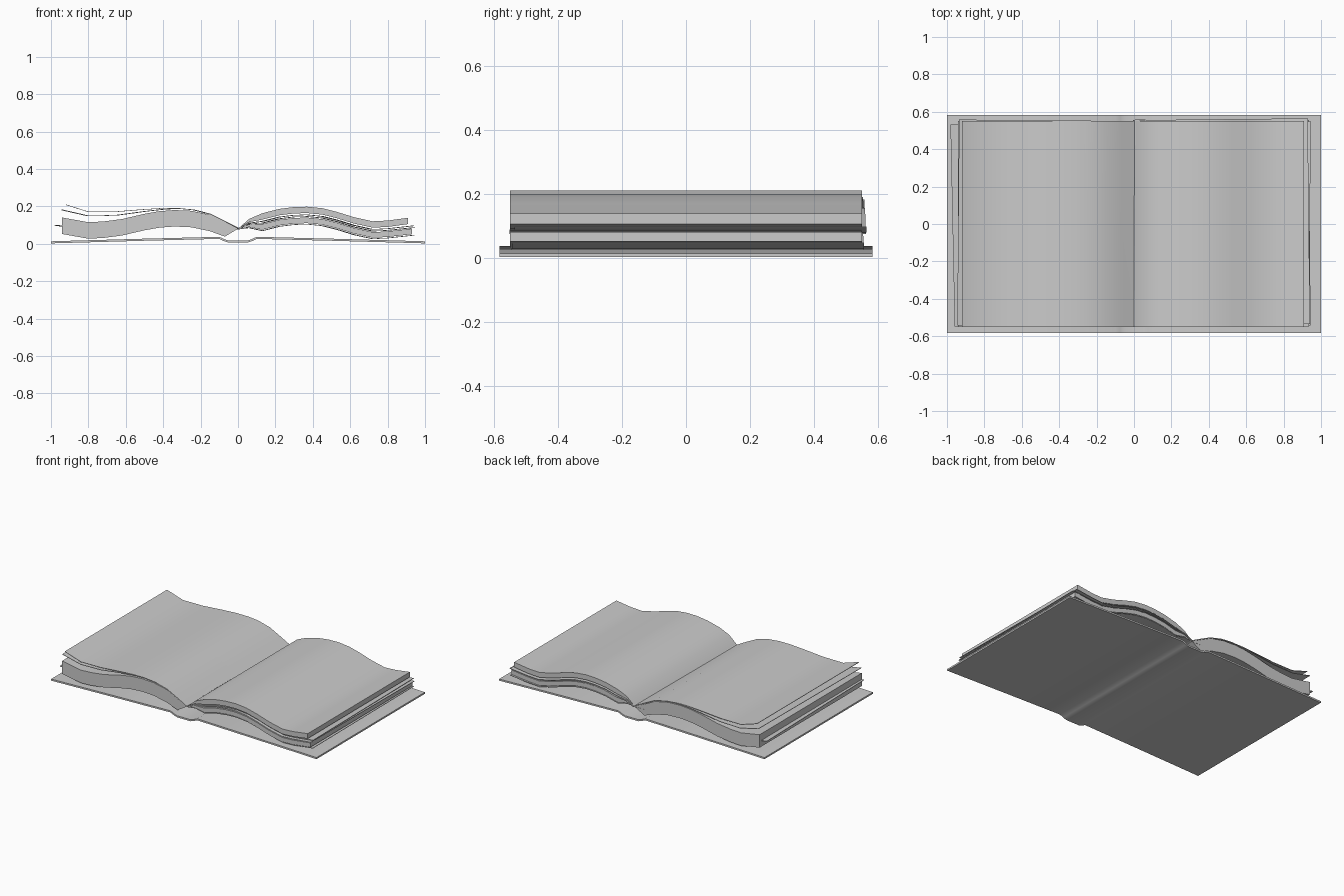
import bpy, bmesh, math
from mathutils import Matrix

if "Cube" in bpy.data.objects:
    bpy.data.objects.remove(bpy.data.objects["Cube"])

grey = bpy.data.materials.new("plain grey")
grey.use_nodes = True
colour = (0.6, 0.6, 0.6, 1)
grey.diffuse_color = colour
grey.node_tree.nodes["Principled BSDF"].inputs["Base Color"].default_value = colour


def height(curve, x):
    """Height of a polyline (x ascending) at x."""
    for (xa, za), (xb, zb) in zip(curve, curve[1:]):
        if x <= xb:
            return za + (zb - za) * (x - xa) / (xb - xa)
    return curve[-1][1]


def slab(name, top, bottom, half_depth, turn=0, shift=0):
    """Extrude the strip between two matching curves along y."""
    bm = bmesh.new()
    rows = []
    for y in (-half_depth, half_depth):
        rows.append([[bm.verts.new((x, y + shift, z)) for x, z in c] for c in (top, bottom)])
    (ft, fb), (bt, bb) = rows
    for i in range(len(top) - 1):
        j = i + 1
        bm.faces.new((ft[i], ft[j], bt[j], bt[i]))
        bm.faces.new((fb[j], fb[i], bb[i], bb[j]))
        bm.faces.new((fb[i], fb[j], ft[j], ft[i]))
        bm.faces.new((bb[j], bb[i], bt[i], bt[j]))
    for i in (0, -1):
        bm.faces.new((ft[i], bt[i], bb[i], fb[i]))
    bmesh.ops.remove_doubles(bm, verts=bm.verts, dist=0.0001)
    bmesh.ops.recalc_face_normals(bm, faces=bm.faces)
    bmesh.ops.rotate(bm, verts=bm.verts, matrix=Matrix.Rotation(math.radians(turn), 3, "Z"))
    mesh = bpy.data.meshes.new(name)
    bm.to_mesh(mesh)
    bm.free()
    mesh.materials.append(grey)
    obj = bpy.data.objects.new(name, mesh)
    bpy.context.collection.objects.link(obj)
    bpy.ops.object.select_all(action="DESELECT")
    obj.select_set(True)
    bpy.context.view_layer.objects.active = obj
    bpy.ops.object.shade_smooth_by_angle(angle=math.radians(30))


def sheet(name, curve, turn=0, shift=0, half_depth=0.55):
    slab(name, curve, [(x, z - 0.003) for x, z in curve], half_depth, turn, shift)


def lowered(curve, drop, end):
    """Copy a curve downwards, tapering to the gutter and moving its outer end."""
    out = [(x, z - drop * min(1, abs(x) / 0.12)) for x, z in curve]
    i = 0 if end < 0 else -1
    out[i] = (end, out[i][1])
    return out


# Cover with the sunken spine
half = [(0, 0.017), (0.05, 0.017), (0.075, 0.025), (0.1, 0.037), (0.5, 0.027), (1, 0.013)]
cover = [(-x, z) for x, z in reversed(half[1:])] + half
slab("cover", cover, [(x, max(0, z - 0.011)) for x, z in cover], 0.583)

# Left page block
left_top = [(-0.94, 0.14), (-0.8, 0.115), (-0.72, 0.119), (-0.62, 0.132), (-0.5, 0.16),
            (-0.42, 0.174), (-0.34, 0.18), (-0.25, 0.176), (-0.15, 0.155), (-0.07, 0.115), (0, 0.08)]
left_bottom = [(x, z - 0.088 * min(1, abs(x) / 0.08)) for x, z in left_top]
slab("left_page_block", left_top, left_bottom, 0.55)

# Right page block, split in two by loose sheets
right_top = [(0, 0.08), (0.06, 0.133), (0.13, 0.163), (0.22, 0.186), (0.3, 0.196), (0.37, 0.198),
             (0.45, 0.19), (0.53, 0.17), (0.62, 0.142), (0.72, 0.12), (0.8, 0.124), (0.91, 0.139)]
slab("right_upper_page_block", right_top, lowered(right_top, 0.034, 0.91), 0.55)
slab("right_lower_page_block", lowered(right_top, 0.058, 0.93), lowered(right_top, 0.088, 0.93), 0.55)
sheet("right_loose_sheet_upper", lowered(right_top, 0.042, 0.935), 0.6, 0.005)
sheet("right_loose_sheet_lower", lowered(right_top, 0.051, 0.94), -0.6, 0.008)
sheet("right_bottom_sheet", lowered(right_top, 0.092, 0.94), 0.4)

# Lifted left pages
lifted_top = [(-0.92, 0.21), (-0.8, 0.172), (-0.65, 0.173), (-0.5, 0.185), (-0.4, 0.191),
              (-0.32, 0.191), (-0.24, 0.183), (-0.15, 0.16), (-0.07, 0.12), (0, 0.082)]
sheet("left_lifted_page", lifted_top)
lifted_low = [(x, max(z - 0.022 * min(1, max(0, (-0.3 - x) / 0.4)), height(left_top, x) + 0.004))
              for x, z in lifted_top]
lifted_low[0] = (-0.94, 0.182)
sheet("left_second_page", lifted_low, -0.5)

# Stray sheet poking out of the left block
stray = [(x, z - 0.04 * min(1, abs(x) / 0.08)) for x, z in left_top]
stray[0] = (-0.97, 0.1)
sheet("left_stray_sheet", stray, 1.2, 0.012, 0.54)
